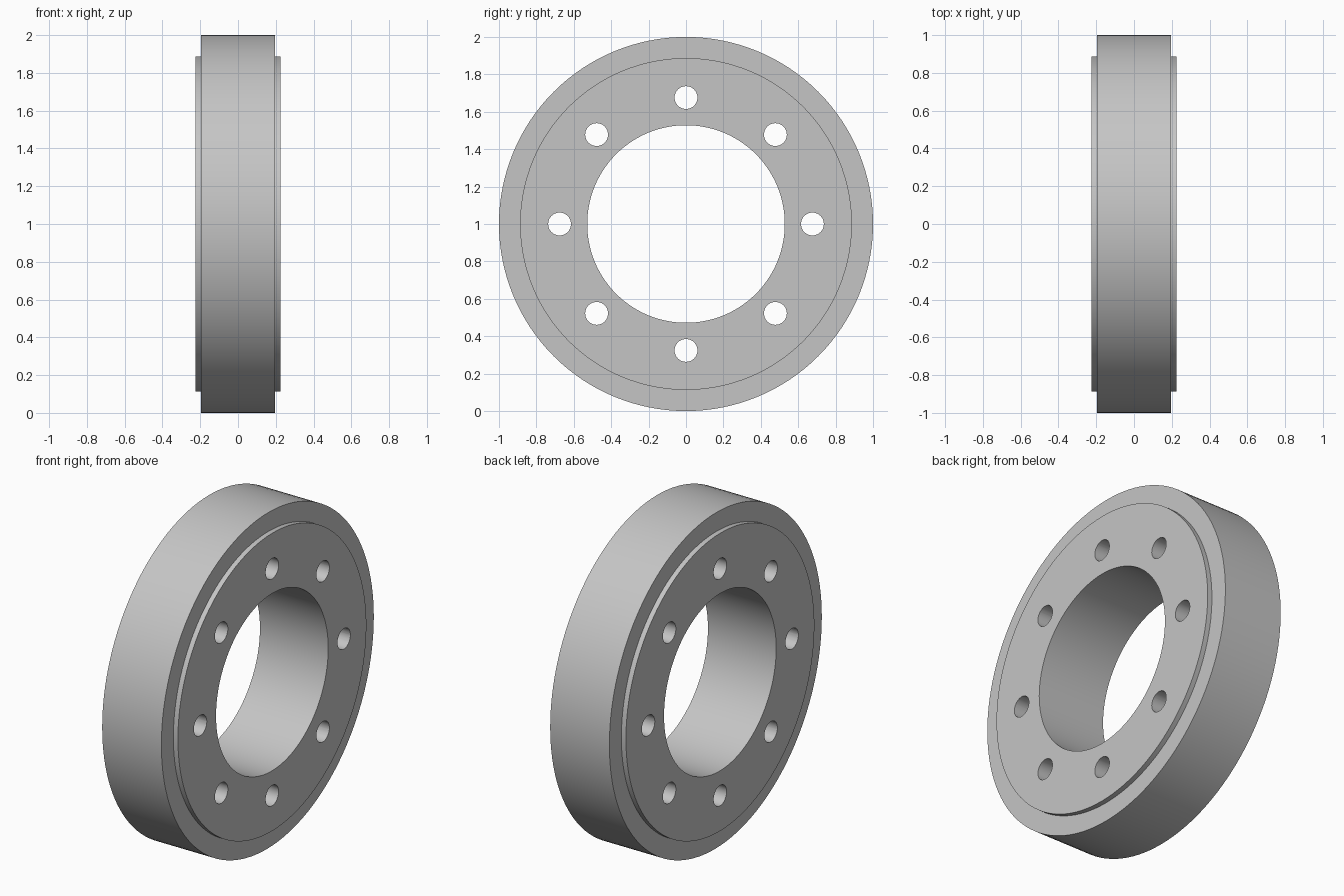
import bpy
import bmesh
from math import pi, radians
from mathutils import Matrix, Vector

cube = bpy.data.objects.get("Cube")
if cube:
    bpy.data.objects.remove(cube, do_unlink=True)

CENTRE = Vector((0, 0, 1))
BORE_R, HUB_R, RIM_R = 0.528, 0.887, 1.0
HUB_HALF, RIM_HALF = 0.225, 0.195
HOLE_COUNT, HOLE_R, HOLE_CIRCLE = 8, 0.061, 0.676
SEGMENTS = 128

grey = bpy.data.materials.new("plain grey")
grey.use_nodes = True
colour = (0.56, 0.56, 0.56, 1)
grey.diffuse_color = colour
grey.node_tree.nodes["Principled BSDF"].inputs["Base Color"].default_value = colour


def make_object(name, bm):
    bmesh.ops.recalc_face_normals(bm, faces=bm.faces[:])
    mesh = bpy.data.meshes.new(name)
    bm.to_mesh(mesh)
    bm.free()
    mesh.materials.append(grey)
    obj = bpy.data.objects.new(name, mesh)
    obj.location = CENTRE
    bpy.context.collection.objects.link(obj)
    return obj


# Stepped ring: half profile of (x, radius), mirrored and turned about the x axis
half = [(HUB_HALF, BORE_R), (HUB_HALF, HUB_R), (RIM_HALF, HUB_R), (RIM_HALF, RIM_R)]
profile = half + [(-x, r) for x, r in reversed(half)]
bm = bmesh.new()
verts = [bm.verts.new((x, 0, r)) for x, r in profile]
edges = [bm.edges.new((v, verts[i - 1])) for i, v in enumerate(verts)]
bmesh.ops.spin(bm, geom=verts + edges, cent=(0, 0, 0), axis=(1, 0, 0),
               angle=2 * pi, steps=SEGMENTS, use_merge=True)
bmesh.ops.remove_doubles(bm, verts=bm.verts[:], dist=0.0001)
ring = make_object("stepped_ring", bm)

# Circle of bolt hole cutters running through the ring
bm = bmesh.new()
for i in range(HOLE_COUNT):
    place = (Matrix.Rotation(2 * pi * i / HOLE_COUNT, 4, 'X')
             @ Matrix.Translation((0, 0, HOLE_CIRCLE))
             @ Matrix.Rotation(pi / 2, 4, 'Y'))
    bmesh.ops.create_cone(bm, cap_ends=True, segments=40, radius1=HOLE_R,
                          radius2=HOLE_R, depth=1, matrix=place)
cutter = make_object("bolt_hole_cutter", bm)
cutter.hide_render = True

# Cut the holes and keep the finished mesh
cut = ring.modifiers.new("bolt_holes", 'BOOLEAN')
cut.operation = 'DIFFERENCE'
cut.solver = 'EXACT'
cut.object = cutter
bpy.context.view_layer.update()
graph = bpy.context.evaluated_depsgraph_get()
finished = bpy.data.meshes.new_from_object(ring.evaluated_get(graph))
ring.modifiers.clear()
ring.data = finished
bpy.data.objects.remove(cutter, do_unlink=True)

# Smooth round walls with crisp rims
bpy.ops.object.select_all(action='DESELECT')
ring.select_set(True)
bpy.context.view_layer.objects.active = ring
bpy.ops.object.shade_smooth_by_angle(angle=radians(30))
